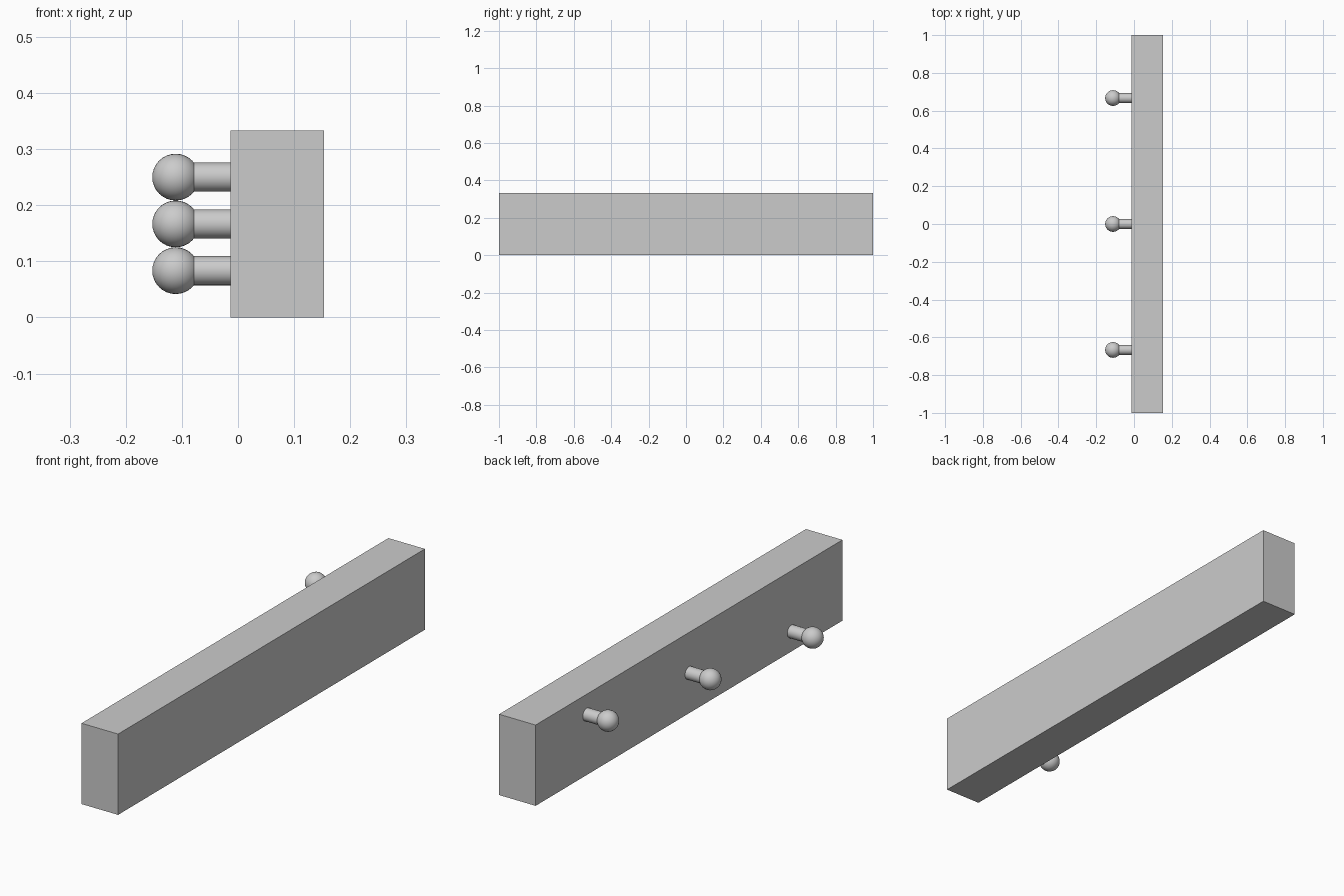
import bpy
import math

cube = bpy.data.objects.get("Cube")
if cube:
    bpy.data.objects.remove(cube, do_unlink=True)

grey = bpy.data.materials.new("plain grey")
grey.use_nodes = True
colour = (0.6, 0.6, 0.6, 1)
grey.diffuse_color = colour
grey.node_tree.nodes["Principled BSDF"].inputs["Base Color"].default_value = colour

LENGTH = 2.0
WIDTH = LENGTH / 12
HEIGHT = LENGTH / 6
FACE_X = -0.0138      # board face that carries the pegs
KNOB_X = -0.1111
KNOB_R = LENGTH / 48
STEM_R = 0.026


def finish(name, smooth=True):
    """Name the active object, colour it and shade it."""
    obj = bpy.context.object
    obj.name = name
    obj.data.materials.append(grey)
    if smooth:
        bpy.ops.object.shade_smooth_by_angle(angle=math.radians(40))
    return obj


# Board
bpy.ops.mesh.primitive_cube_add(size=1, location=(FACE_X + WIDTH / 2, 0, HEIGHT / 2))
board = finish("board", smooth=False)
board.scale = (WIDTH, LENGTH, HEIGHT)
bpy.ops.object.transform_apply(location=False, rotation=False, scale=True)

# Three pegs in a rising row, each a stem with a round knob
for i, place in enumerate(("front", "middle", "back")):
    y = (i - 1) * LENGTH / 3
    z = (i + 1) * HEIGHT / 4
    stem_end = FACE_X + 0.005
    bpy.ops.mesh.primitive_cylinder_add(
        vertices=32, radius=STEM_R, depth=stem_end - KNOB_X,
        location=((stem_end + KNOB_X) / 2, y, z), rotation=(0, math.pi / 2, 0))
    finish(place + "_peg_stem")
    bpy.ops.mesh.primitive_uv_sphere_add(
        segments=32, ring_count=16, radius=KNOB_R, location=(KNOB_X, y, z),
        rotation=(0, math.pi / 2, 0))
    finish(place + "_peg_knob")
